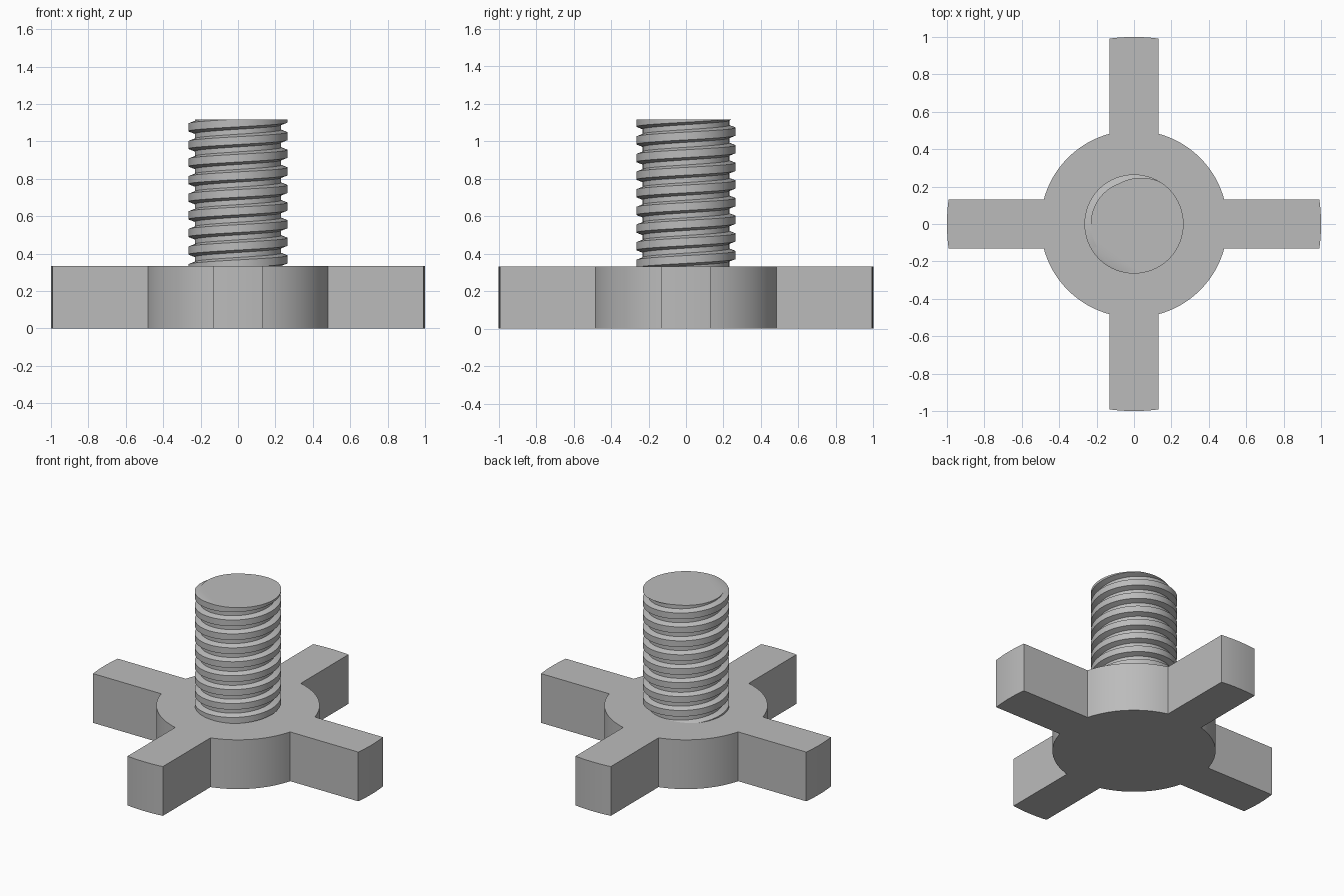
import bpy, bmesh, math

if "Cube" in bpy.data.objects:
    bpy.data.objects.remove(bpy.data.objects["Cube"])

GREY = bpy.data.materials.new("plain_grey")
GREY.diffuse_color = (0.5, 0.5, 0.5, 1)
GREY.use_nodes = True
GREY.node_tree.nodes["Principled BSDF"].inputs["Base Color"].default_value = GREY.diffuse_color


def finish(name, bm):
    bmesh.ops.recalc_face_normals(bm, faces=bm.faces)
    mesh = bpy.data.meshes.new(name)
    bm.to_mesh(mesh)
    bm.free()
    mesh.materials.append(GREY)
    ob = bpy.data.objects.new(name, mesh)
    bpy.context.collection.objects.link(ob)
    bpy.ops.object.select_all(action='DESELECT')
    ob.select_set(True)
    bpy.context.view_layer.objects.active = ob
    bpy.ops.object.shade_smooth_by_angle(angle=math.radians(25))
    return ob


# Base: round hub with four arms whose ends lie on a larger circle
HALF_ARM, HUB_R, ARM_R, BASE_H = 0.132, 0.5, 1.0, 0.333


def arc(radius, a0, a1, n):
    return [(radius * math.cos(a0 + (a1 - a0) * i / n),
             radius * math.sin(a0 + (a1 - a0) * i / n)) for i in range(n + 1)]


tip, root = math.asin(HALF_ARM / ARM_R), math.asin(HALF_ARM / HUB_R)
outline = []
for q in range(4):
    a = q * math.pi / 2
    outline += arc(ARM_R, a - tip, a + tip, 8)
    outline += arc(HUB_R, a + root, a + math.pi / 2 - root, 16)

bm = bmesh.new()
bottom = bm.faces.new([bm.verts.new((x, y, 0)) for x, y in outline])
top = bmesh.ops.extrude_face_region(bm, geom=[bottom], use_keep_orig=True)
bmesh.ops.translate(bm, vec=(0, 0, BASE_H),
                    verts=[v for v in top["geom"] if isinstance(v, bmesh.types.BMVert)])
finish("four_arm_base", bm)

# Threaded stud: right-handed helix, cut flat at both ends
CREST, ROOT, PITCH = 0.265, 0.231, 0.0941
Z0, Z1, SEG = 0.30, 1.117, 96
START = math.radians(-20)            # angle where a crest meets the top
STEPS = [(-0.36, ROOT), (-0.22, CREST), (0.22, CREST), (0.36, ROOT)]


def thread_radius(z, ang):
    """Radius of the trapezoid thread at a height and angle."""
    t = (z - Z1) / PITCH - (ang - START) / (2 * math.pi)
    t = abs(t - round(t))
    return CREST + (ROOT - CREST) * min(max((t - 0.22) / 0.14, 0), 1)


turns = int((Z1 - Z0) / PITCH) + 3
bm = bmesh.new()
columns = []
for s in range(SEG + 1):
    ang = 2 * math.pi * s / SEG
    col = []
    for k in range(-turns, 3):
        for f, r in STEPS:
            z = Z1 + PITCH * (k + f + (ang - START) / (2 * math.pi))
            if not Z0 < z < Z1:
                z = min(max(z, Z0), Z1)
                r = thread_radius(z, ang)
            col.append(bm.verts.new((r * math.cos(ang), r * math.sin(ang), z)))
    columns.append(col)
for a, b in zip(columns, columns[1:]):
    for j in range(len(a) - 1):
        bm.faces.new((a[j], b[j], b[j + 1], a[j + 1]))
bmesh.ops.remove_doubles(bm, verts=bm.verts, dist=1e-5)

# Flat end caps
for z in (Z0, Z1):
    rim = [e for e in bm.edges if e.is_boundary
           and all(abs(v.co.z - z) < 1e-4 for v in e.verts)]
    bmesh.ops.holes_fill(bm, edges=rim, sides=0)
finish("threaded_stud", bm)
